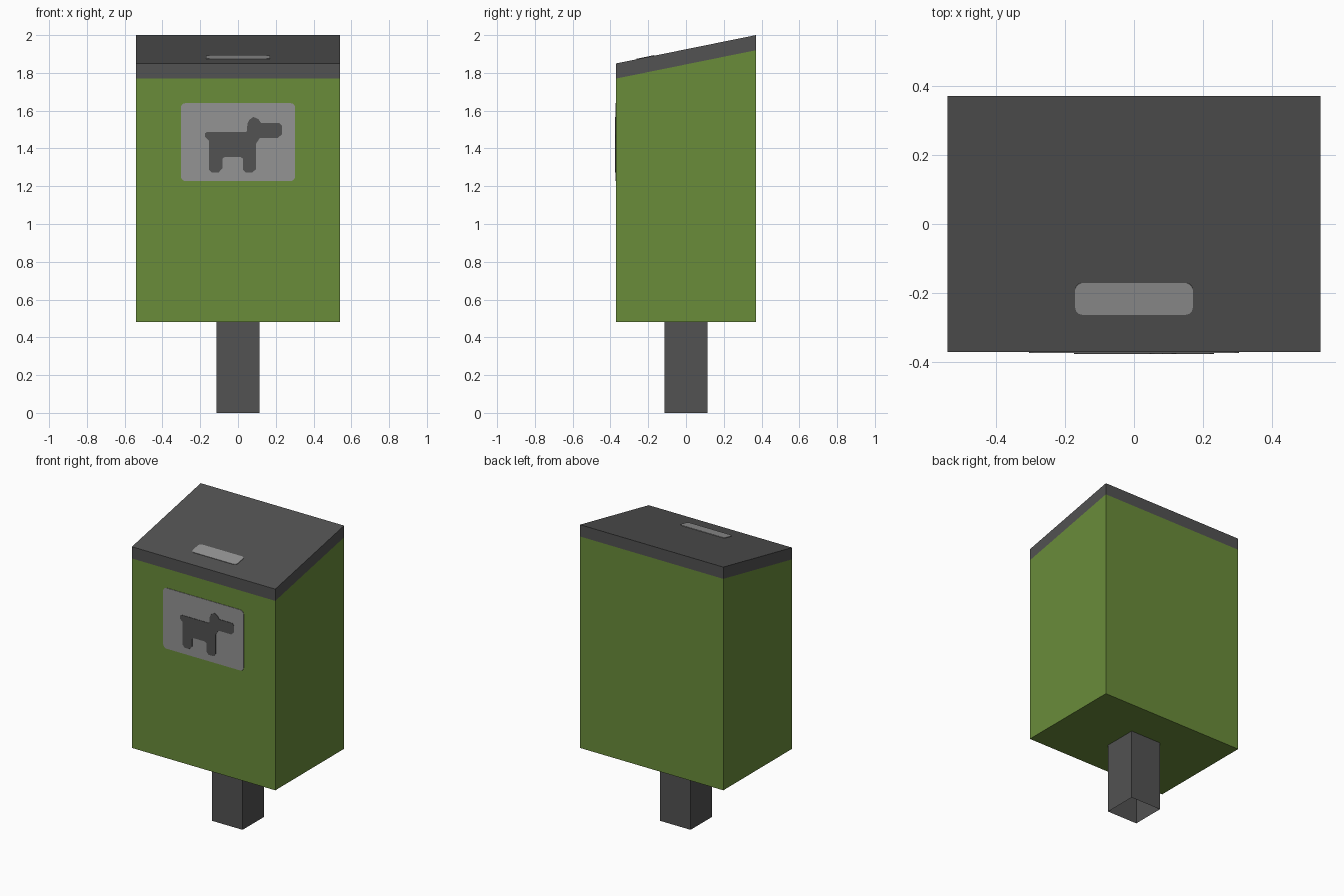
import bpy, bmesh, math
from mathutils import Vector

if "Cube" in bpy.data.objects:
    bpy.data.objects.remove(bpy.data.objects["Cube"])


def material(name, r, g, b):
    m = bpy.data.materials.new(name)
    m.diffuse_color = (r, g, b, 1)
    m.use_nodes = True
    m.node_tree.nodes["Principled BSDF"].inputs["Base Color"].default_value = m.diffuse_color
    return m


GREEN = material("bin green", 0.144, 0.262, 0.042)
DARK = material("dark grey", 0.084, 0.084, 0.084)
LIGHT = material("light grey", 0.296, 0.296, 0.296)
X, Y, Z = Vector((1, 0, 0)), Vector((0, 1, 0)), Vector((0, 0, 1))


def prism(name, outline, origin, u, v, depth, mat, open_start=False):
    """Extrude a counter-clockwise (u, v) outline along u x v."""
    n = u.cross(v).normalized()
    bm = bmesh.new()
    base = [bm.verts.new(Vector(origin) + u * a + v * b) for a, b in outline]
    top = [bm.verts.new(p.co + n * depth) for p in base]
    bm.faces.new(top)
    if not open_start:
        bm.faces.new(base[::-1])
    for i in range(len(base)):
        j = (i + 1) % len(base)
        bm.faces.new((base[i], base[j], top[j], top[i]))
    me = bpy.data.meshes.new(name)
    bm.to_mesh(me)
    bm.free()
    me.materials.append(mat)
    ob = bpy.data.objects.new(name, me)
    bpy.context.collection.objects.link(ob)
    return ob


def rounded(x0, y0, x1, y1, r, steps=3):
    """Rectangle outline with rounded corners."""
    corners = [(x1 - r, y0 + r, -90), (x1 - r, y1 - r, 0),
               (x0 + r, y1 - r, 90), (x0 + r, y0 + r, 180)]
    return [(cx + r * math.cos(math.radians(a + 90 * i / steps)),
             cy + r * math.sin(math.radians(a + 90 * i / steps)))
            for cx, cy, a in corners for i in range(steps + 1)]


W, D = 0.54, 0.37            # half width and half depth
FRONT, BACK, LID = 1.85, 2.0, 0.08

# Post, open underneath
p = 0.115
prism("post", [(-p, -p), (p, -p), (p, p), (-p, p)], (0, 0, 0), X, Y, 0.48, DARK, True)

# Body and sloping lid, drawn as side profiles
prism("bin_body", [(-D, 0.48), (D, 0.48), (D, BACK - LID), (-D, FRONT - LID)],
      (-W, 0, 0), Y, Z, 2 * W, GREEN)
prism("lid", [(-D, FRONT - LID), (D, BACK - LID), (D, BACK), (-D, FRONT)],
      (-W, 0, 0), Y, Z, 2 * W, DARK)

# Light plate on the lid, lying along the slope
slope = Vector((0, 2 * D, BACK - FRONT)).normalized()
prism("lid_slot", rounded(-0.17, 0.11, 0.17, 0.204, 0.02),
      (0, -D, FRONT), X, slope, 0.003, LIGHT)

# Sign plate on the front
prism("sign_plate", rounded(-0.303, 1.227, 0.303, 1.64, 0.025),
      (0, -D, 0), X, Z, 0.003, LIGHT)

# Dog silhouette on the sign
dog = [(-.174, 1.462), (-.153, 1.44), (-.153, 1.288), (-.14, 1.272), (-.103, 1.272),
       (-.083, 1.295), (-.083, 1.345), (-.07, 1.355), (.015, 1.355), (.026, 1.345),
       (.026, 1.288), (.042, 1.272), (.075, 1.272), (.095, 1.29), (.095, 1.425),
       (.116, 1.456), (.212, 1.456), (.232, 1.475), (.232, 1.52), (.22, 1.534),
       (.122, 1.534), (.108, 1.555), (.082, 1.567), (.06, 1.552), (.05, 1.53),
       (.046, 1.488), (-.165, 1.488), (-.174, 1.48)]
prism("dog_silhouette", dog, (0, -D - 0.003, 0), X, Z, 0.003, DARK)
